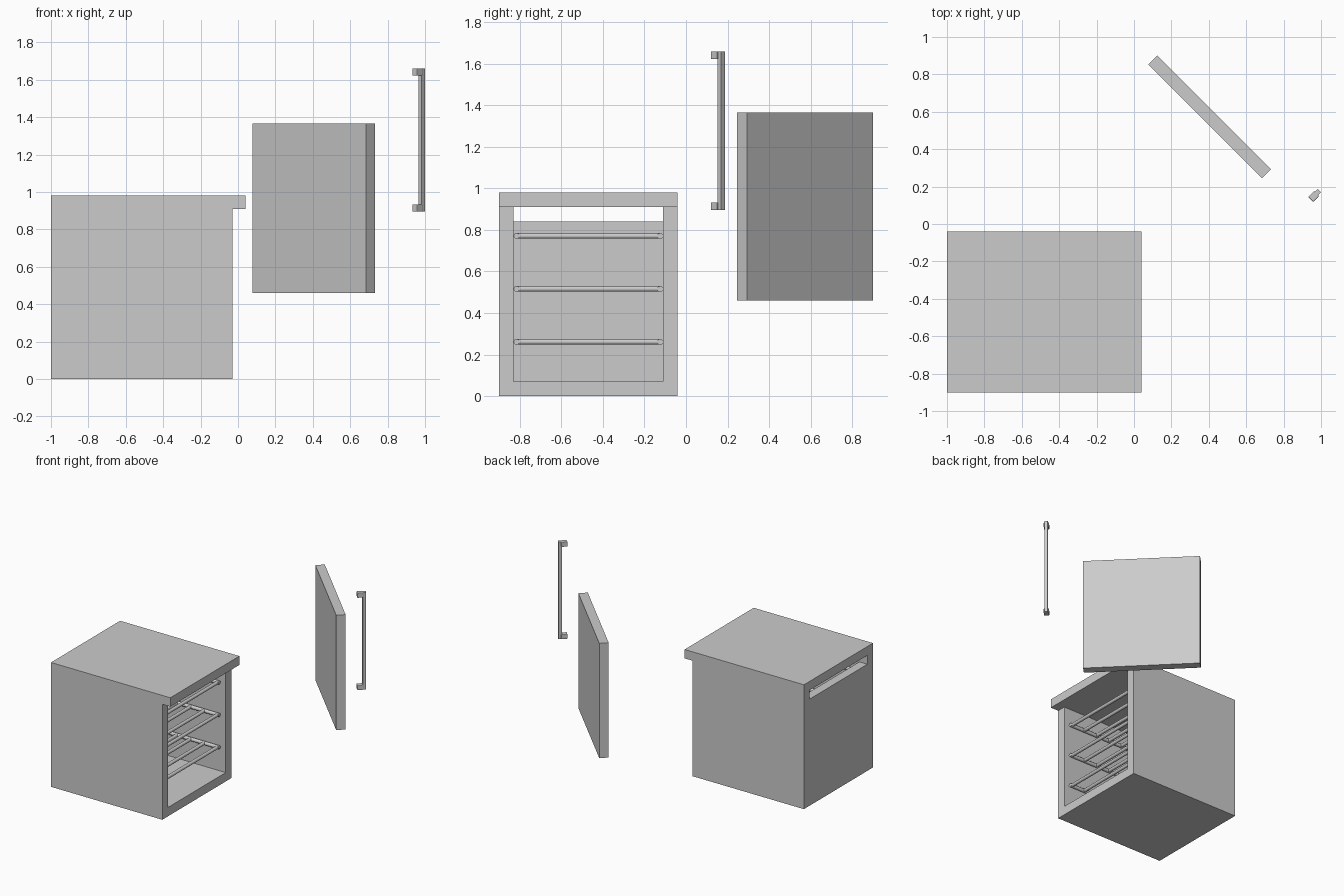
import bpy
from math import radians
from mathutils import Matrix, Vector

if "Cube" in bpy.data.objects:
    bpy.data.objects.remove(bpy.data.objects["Cube"])


def box(name, lo, hi, bevel=0, matrix=None):
    """Axis-aligned box between two corners, optionally placed by a matrix."""
    lo, hi = Vector(lo), Vector(hi)
    bpy.ops.mesh.primitive_cube_add(size=1)
    ob = bpy.context.object
    ob.name = name
    ob.data.transform(Matrix.Translation((lo + hi) / 2) @ Matrix.Diagonal((*(hi - lo), 1)))
    if matrix:
        ob.matrix_world = matrix
    if bevel:
        m = ob.modifiers.new("bevel", 'BEVEL')
        m.width, m.segments = bevel, 2
    return ob


def rod(name, a, b, r):
    """Round bar between two points."""
    a, b = Vector(a), Vector(b)
    bpy.ops.mesh.primitive_cylinder_add(vertices=12, radius=r, depth=(b - a).length,
                                        location=(a + b) / 2)
    ob = bpy.context.object
    ob.name = name
    ob.rotation_euler = (b - a).to_track_quat('Z', 'Y').to_euler()
    bpy.ops.object.shade_smooth_by_angle(angle=radians(40))
    return ob


def cut(target, cutter):
    m = target.modifiers.new("cut", 'BOOLEAN')
    m.operation, m.solver, m.object = 'DIFFERENCE', 'EXACT', cutter
    cutter.hide_render = True
    cutter.hide_set(True)


# cabinet: open front towards +x, slot at the top of the back wall
y0, y1 = -0.90, -0.04
wall = 0.07
carcass = box("cabinet_body", (-1, y0, 0), (-0.03, y1, 0.91))
cut(carcass, box("cavity_cutter", (-1 + wall, y0 + wall, wall), (0.2, y1 - wall, 1.1)))
cut(carcass, box("slot_cutter", (-1.2, y0 + wall, 0.84), (-0.8, y1 - wall, 1.1)))
box("cabinet_top", (-1, y0, 0.91), (0.04, y1, 0.98))

# three wire racks: two side rails and cross bars
r = 0.014
xa, xb = -0.915, -0.09
ya, yb = y0 + wall + r, y1 - wall - r
bars = 8
for i, z in enumerate((0.261, 0.516, 0.771), 1):
    for side, y in (("left", ya), ("right", yb)):
        rod(f"rack_{i}_{side}_rail", (xa - r, y, z), (xb + r, y, z), r)
    for k in range(bars):
        x = xa + (xb - xa) * k / (bars - 1)
        rod(f"rack_{i}_bar_{k + 1}", (x, ya, z), (x, yb, z), r * 0.95)

# detached door panel, turned 45 degrees
turn = Matrix.Rotation(radians(-45), 4, 'Z')
box("door", (-0.43, -0.034, 0), (0.43, 0.034, 0.905),
    matrix=Matrix.Translation((0.405, 0.573, 0.46)) @ turn)

# detached handle: upright square bar with two mounts (local -y is towards the door)
place = Matrix.Translation((0.982, 0.169, 0.895)) @ turn
box("handle_bar", (-0.0125, -0.0125, 0), (0.0125, 0.0125, 0.765), matrix=place)
for name, z in (("lower", 0), ("upper", 0.727)):
    box(f"handle_{name}_mount", (-0.019, -0.053, z), (0.019, -0.008, z + 0.038), 0.004, place)
